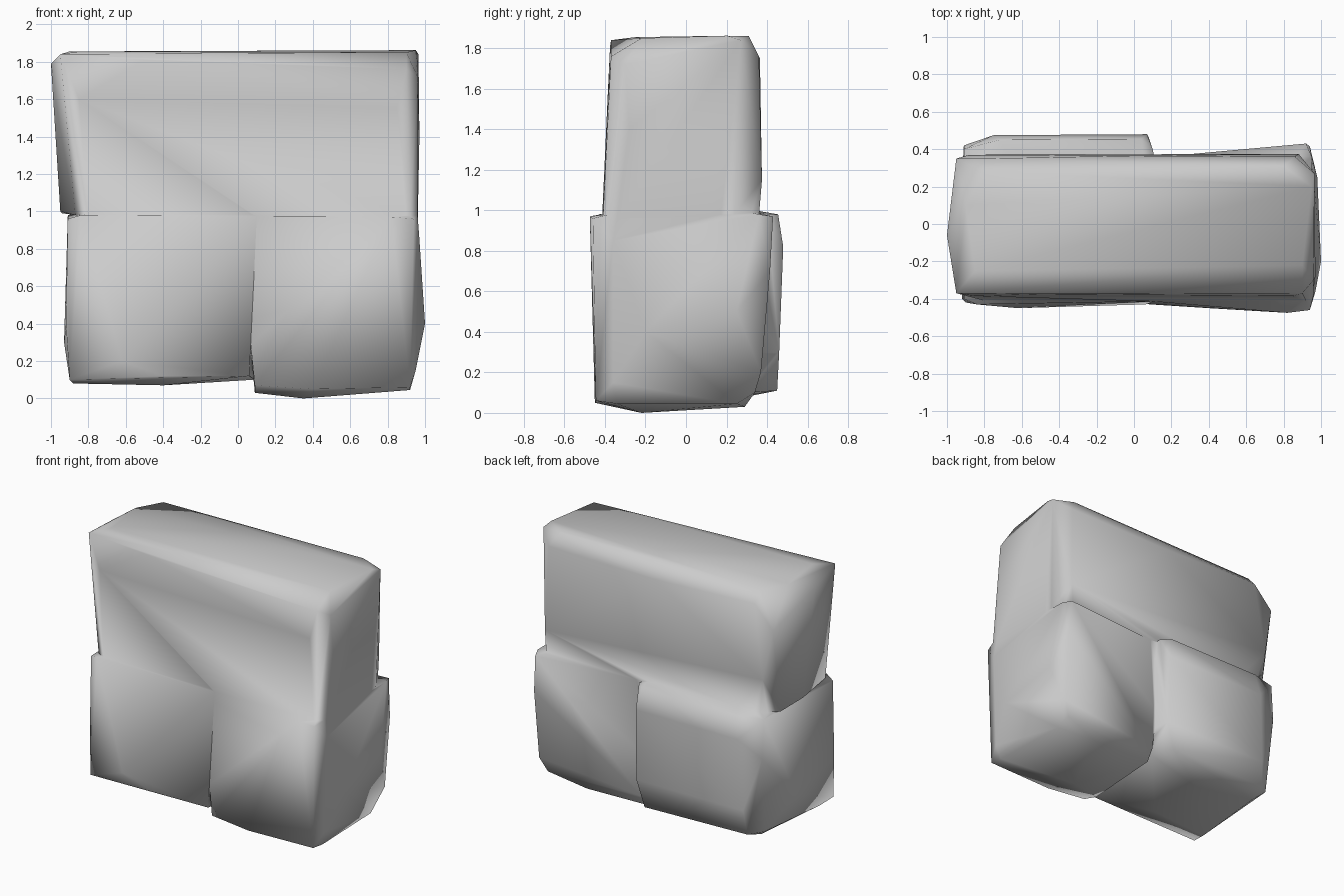
import bpy, bmesh


def rock(name, points):
    """Rough hewn block: convex hull of a few corner points."""
    bm = bmesh.new()
    for p in points:
        bm.verts.new(p)
    hull = bmesh.ops.convex_hull(bm, input=bm.verts)
    loose = {v for v in hull["geom_interior"] + hull["geom_unused"]
             if isinstance(v, bmesh.types.BMVert)}
    bmesh.ops.delete(bm, geom=list(loose), context="VERTS")
    bmesh.ops.recalc_face_normals(bm, faces=bm.faces)
    mesh = bpy.data.meshes.new(name)
    bm.to_mesh(mesh)
    bm.free()
    obj = bpy.data.objects.new(name, mesh)
    bpy.context.collection.objects.link(obj)
    return obj


# Long stone across the top, front right and back left corners worn down
top = rock("stacked_stones", [
    # lower rim
    (-0.87, -0.37, 0.98), (-0.80, -0.41, 0.97), (0.92, -0.41, 0.97), (0.97, -0.34, 0.96),
    (0.95, 0.24, 0.97), (0.88, 0.36, 0.97), (-0.80, 0.36, 0.98), (-0.94, 0.25, 0.99),
    # middle
    (-0.95, 0.0, 1.0), (-0.96, -0.20, 1.50), (0.97, -0.28, 1.40), (0.88, 0.375, 1.15),
    (-0.88, 0.37, 1.25), (0.85, -0.385, 1.55), (-0.85, -0.385, 1.60),
    # upper rim
    (-0.95, -0.37, 1.84), (-0.50, -0.375, 1.81), (0.90, -0.37, 1.76), (0.96, -0.30, 1.72),
    (0.965, 0.27, 1.84), (0.86, 0.36, 1.76), (0.0, 0.365, 1.75), (-0.80, 0.35, 1.78),
    (-0.95, 0.35, 1.62), (-1.0, -0.06, 1.79),
    # top face
    (0.90, -0.22, 1.85), (0.95, 0.20, 1.862), (0.80, 0.31, 1.86),
    (-0.80, 0.28, 1.855), (-0.90, 0.10, 1.855), (-0.85, -0.25, 1.855),
])

# Lower left stone
left = rock("lower_left_stone", [
    # upper rim and crown sunk into the top stone
    (-0.91, -0.40, 0.96), (-0.84, -0.43, 0.98), (0.10, -0.43, 0.98), (0.10, 0.40, 0.98),
    (0.04, 0.455, 0.98), (-0.72, 0.45, 0.98), (-0.91, 0.40, 0.98), (-0.45, 0.0, 1.06),
    # middle
    (-0.92, -0.40, 0.40), (-0.93, 0.05, 0.30), (-0.91, 0.42, 0.70), (-0.75, 0.475, 0.82),
    (0.07, 0.48, 0.82), (0.12, 0.30, 0.65), (0.08, 0.46, 0.30), (-0.78, 0.455, 0.30),
    # lower rim
    (-0.62, -0.45, 0.20), (-0.90, -0.42, 0.10), (-0.40, -0.43, 0.12), (0.06, -0.43, 0.12),
    (-0.89, 0.36, 0.14), (-0.80, 0.43, 0.12), (0.02, 0.45, 0.11), (0.09, 0.30, 0.10),
    # underside
    (-0.88, -0.30, 0.08), (-0.40, 0.20, 0.07), (-0.40, -0.25, 0.07), (-0.82, 0.30, 0.08),
])

# Lower right stone
right = rock("lower_right_stone", [
    # upper rim and crown sunk into the top stone
    (0.0, -0.42, 0.97), (0.82, -0.475, 0.97), (0.94, -0.46, 0.96), (0.96, -0.38, 0.98),
    (0.95, 0.36, 0.98), (0.92, 0.43, 0.97), (0.15, 0.36, 0.98), (0.0, 0.34, 0.97),
    (0.50, 0.0, 1.06),
    # middle
    (0.97, -0.36, 0.85), (1.0, -0.20, 0.40), (0.98, 0.25, 0.50), (0.94, 0.415, 0.70),
    (0.93, 0.37, 0.20), (0.12, 0.355, 0.45),
    # lower rim
    (0.09, -0.43, 0.07), (0.40, -0.45, 0.05), (0.92, -0.445, 0.06), (0.95, -0.36, 0.15),
    (0.88, 0.34, 0.10), (0.12, 0.34, 0.12),
    # underside
    (0.09, -0.30, 0.03), (0.35, -0.22, 0.0), (0.92, -0.34, 0.045),
    (0.90, 0.25, 0.045), (0.60, 0.29, 0.03), (0.12, 0.29, 0.04),
])

# Fuse the three stones into one skin
for part in (left, right):
    mod = top.modifiers.new("fuse", "BOOLEAN")
    mod.operation, mod.solver, mod.object = "UNION", "EXACT", part
bpy.context.view_layer.objects.active = top
top.select_set(True)
for mod in list(top.modifiers):
    bpy.ops.object.modifier_apply(modifier=mod.name)
for part in (left, right):
    bpy.data.objects.remove(part)

# Tidy the seams and smooth the shading
bm = bmesh.new()
bm.from_mesh(top.data)
bmesh.ops.triangulate(bm, faces=bm.faces)
bmesh.ops.remove_doubles(bm, verts=bm.verts, dist=0.02)
bmesh.ops.recalc_face_normals(bm, faces=bm.faces)
for f in bm.faces:
    f.smooth = True
bm.to_mesh(top.data)
bm.free()
